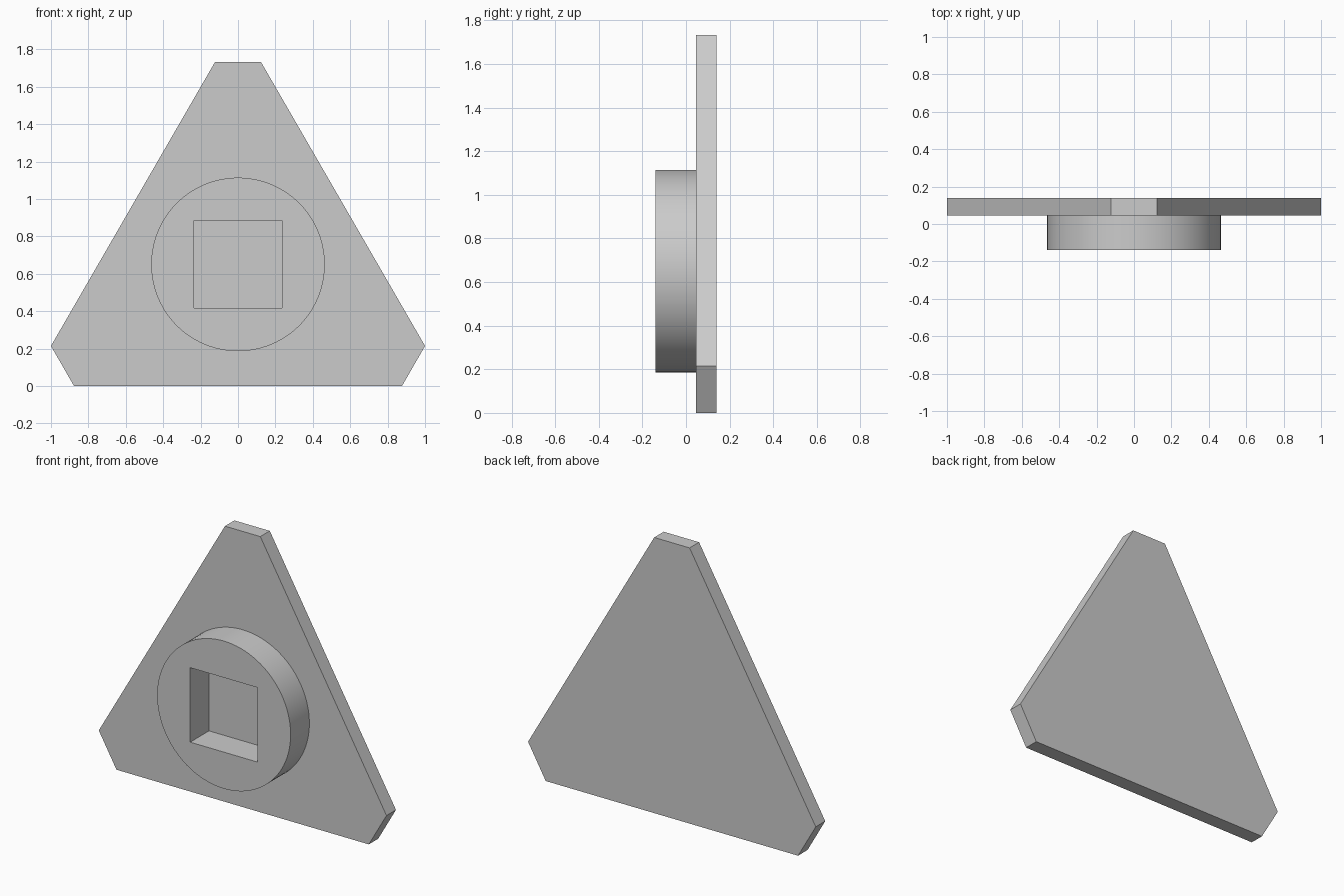
import bpy
import bmesh
import math
from mathutils import Matrix

cube = bpy.data.objects.get("Cube")
if cube:
    bpy.data.objects.remove(cube, do_unlink=True)

GREY = (0.6, 0.6, 0.6, 1.0)
grey = bpy.data.materials.new("plain grey")
grey.use_nodes = True
grey.diffuse_color = GREY
grey.node_tree.nodes["Principled BSDF"].inputs["Base Color"].default_value = GREY

CENTRE_Z = 0.65
FRONT, JOIN, BACK = -0.14, 0.046, 0.14


def prism(name, outline, y0, y1):
    """Extrude an (x, z) outline from y0 to y1."""
    bm = bmesh.new()
    face = bm.faces.new([bm.verts.new((x, y0, z)) for x, z in outline])
    new = bmesh.ops.extrude_face_region(bm, geom=[face])["geom"]
    bmesh.ops.translate(bm, vec=(0, y1 - y0, 0),
                        verts=[v for v in new if isinstance(v, bmesh.types.BMVert)])
    bmesh.ops.recalc_face_normals(bm, faces=bm.faces)
    mesh = bpy.data.meshes.new(name)
    bm.to_mesh(mesh)
    bm.free()
    mesh.materials.append(grey)
    obj = bpy.data.objects.new(name, mesh)
    bpy.context.collection.objects.link(obj)
    return obj


# Triangular plate with its three corners cut off
right_half = [(0.877, 0), (1, 0.214), (0.123, 1.732)]
prism("triangular_plate",
      right_half + [(-x, z) for x, z in reversed(right_half)], JOIN, BACK)

# Round boss on the front
SIDES, RADIUS = 96, 0.464
circle = [(RADIUS * math.cos(math.tau * i / SIDES),
           CENTRE_Z + RADIUS * math.sin(math.tau * i / SIDES)) for i in range(SIDES)]
boss = prism("round_boss", circle, FRONT, JOIN)

# Square socket cut through the boss down to the plate
HALF = 0.234
square = [(sx * HALF, CENTRE_Z + sz * HALF)
          for sx, sz in ((-1, -1), (1, -1), (1, 1), (-1, 1))]
cutter = prism("socket_cutter", square, FRONT - 0.1, JOIN + 0.1)
cutter.hide_render = True
cutter.hide_set(True)
cut = boss.modifiers.new("square_socket", "BOOLEAN")
cut.operation = "DIFFERENCE"
cut.solver = "EXACT"
cut.object = cutter

# Smooth the boss rim, keeping its edges sharp
bpy.context.view_layer.objects.active = boss
boss.select_set(True)
bpy.ops.object.modifier_apply(modifier=cut.name)
bpy.data.objects.remove(cutter, do_unlink=True)
bpy.ops.object.shade_smooth_by_angle(angle=math.radians(30))
